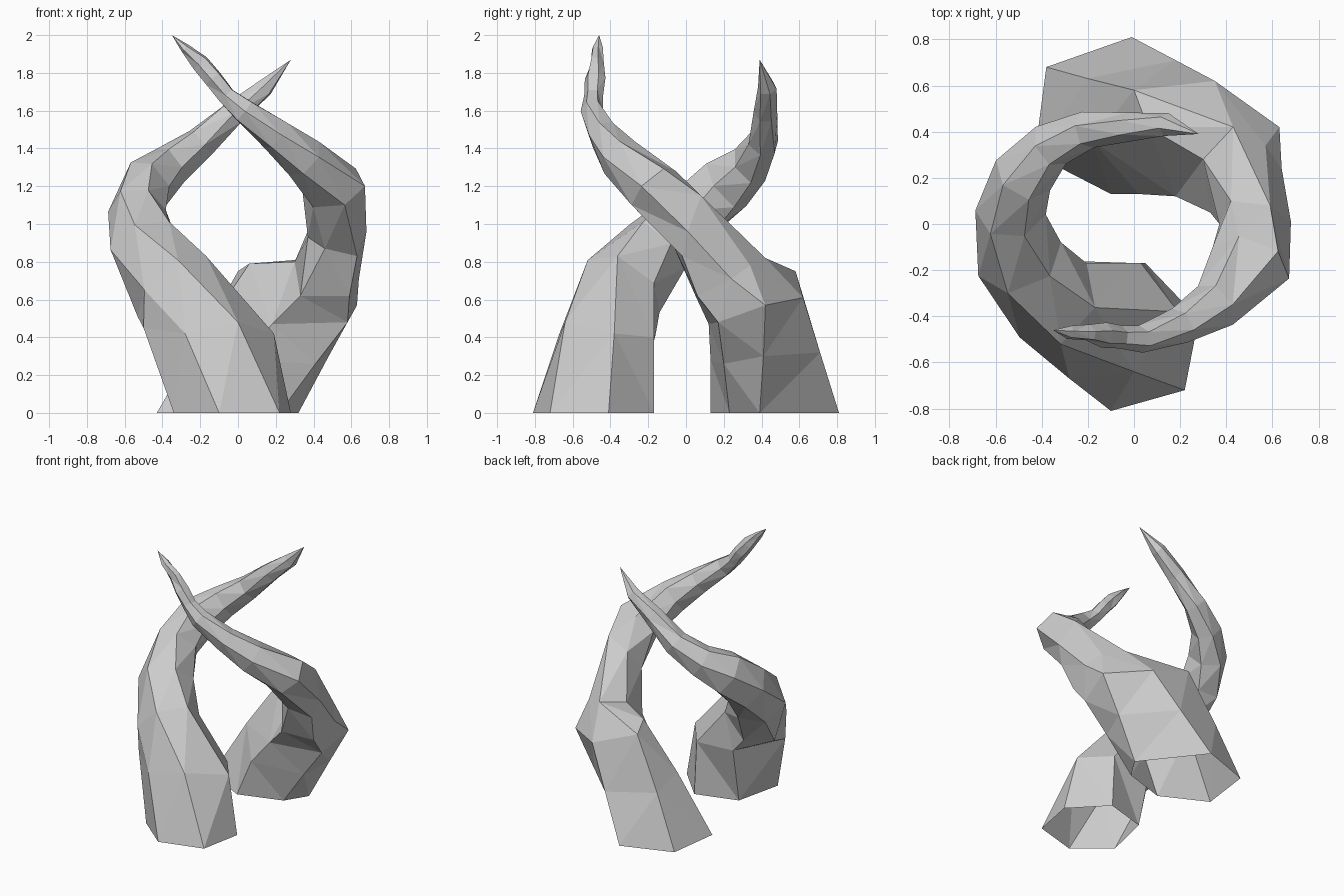
import bpy, bmesh, math, random
from mathutils import Vector

if "Cube" in bpy.data.objects:
    bpy.data.objects.remove(bpy.data.objects["Cube"])
random.seed(4)
SIDES = 6

grey = bpy.data.materials.new("stone grey")
grey.use_nodes = True
colour = (0.6, 0.6, 0.6, 1)
grey.diffuse_color = colour
grey.node_tree.nodes["Principled BSDF"].inputs["Base Color"].default_value = colour


def ring_points(before, centre, after, radial, across):
    """Six points around a centre, in the plane square to the path."""
    tangent = (after - before).normalized()
    outward = Vector((centre.x, centre.y, 0))
    outward = (outward - tangent * outward.dot(tangent)).normalized()
    side = tangent.cross(outward)
    points = []
    for i in range(SIDES):
        a = math.tau * i / SIDES
        wobble = random.uniform(0.97, 1.06)
        points.append(centre + wobble * (outward * math.cos(a) * radial
                                         + side * math.sin(a) * across))
    return points


def tendril(name, roots, path, tip):
    """Skin hand-placed root rings, then tapering rings along a path, then a tip.
    The foot is left open."""
    rings = [[Vector(p) for p in root] for root in roots]
    start = sum(rings[-1], Vector()) / SIDES
    centres = [start] + [Vector(p[:3]) for p in path] + [Vector(tip)]
    for i, (_, _, _, radial, across) in enumerate(path, 1):
        rings.append(ring_points(centres[i - 1], centres[i], centres[i + 1], radial, across))
    bm = bmesh.new()
    loops = [[bm.verts.new(p) for p in ring] for ring in rings]
    for low, high in zip(loops, loops[1:]):
        for i in range(SIDES):
            j = (i + 1) % SIDES
            bm.faces.new((low[i], low[j], high[j], high[i]))
    end = bm.verts.new(tip)
    for i in range(SIDES):
        bm.faces.new((loops[-1][i], loops[-1][(i + 1) % SIDES], end))
    bmesh.ops.triangulate(bm, faces=bm.faces[:], quad_method='SHORT_EDGE')
    mesh = bpy.data.meshes.new(name)
    bm.to_mesh(mesh)
    bm.free()
    mesh.materials.append(grey)
    bpy.context.collection.objects.link(bpy.data.objects.new(name, mesh))


# Tendril rooted at the front, curling round to the back
tendril("front_tendril",
        [[(-.1, -.81, 0), (.22, -.72, 0), (.28, -.41, 0),
          (.05, -.17, 0), (-.26, -.26, 0), (-.34, -.61, 0)],
         [(-.28, -.67, .42), (0, -.64, .48), (.19, -.38, .42),
          (.03, -.17, .4), (-.28, -.16, .42), (-.5, -.47, .45)]],
        [(-.35, -.33, .67, .22, .25),
         (-.49, -.15, .88, .19, .19),
         (-.54, .05, 1.07, .15, .17),
         (-.48, .21, 1.21, .13, .16),
         (-.36, .34, 1.31, .1, .12),
         (-.2, .41, 1.43, .08, .09),
         (-.02, .42, 1.59, .06, .07),
         (.14, .43, 1.72, .05, .05)],
        (.28, .39, 1.87))

# Tendril rooted at the back, curling round to the front with a knobbly tip
tendril("back_tendril",
        [[(-.01, .81, 0), (-.38, .68, 0), (-.43, .3, 0),
          (-.1, .13, 0), (.22, .23, 0), (.32, .39, 0)],
         [(.18, .71, .32), (-.2, .63, .38), (-.18, .36, .43),
          (.02, .13, .28), (.41, .2, .26), (.48, .41, .3)],
         [(.35, .62, .61), (0, .58, .75), (.06, .42, .79),
          (.18, .12, .47), (.58, .17, .48), (.63, .42, .57)],
         [(.57, .34, .78), (.43, .42, .82), (.3, .28, .8),
          (.33, .05, .62), (.59, .06, .62), (.64, .24, .71)],
         [(.68, .01, .96), (.59, .08, 1.15), (.42, .1, 1.08),
          (.37, 0, .93), (.46, -.06, .87), (.63, -.02, .83)]],
        [(.51, -.17, 1.19, .18, .15),
         (.35, -.35, 1.35, .11, .12),
         (.2, -.44, 1.47, .08, .09),
         (.03, -.5, 1.6, .06, .07),
         (-.06, -.49, 1.68, .05, .05),
         (-.13, -.48, 1.77, .055, .05),
         (-.2, -.47, 1.85, .035, .05),
         (-.28, -.47, 1.93, .03, .025)],
        (-.35, -.46, 2))
